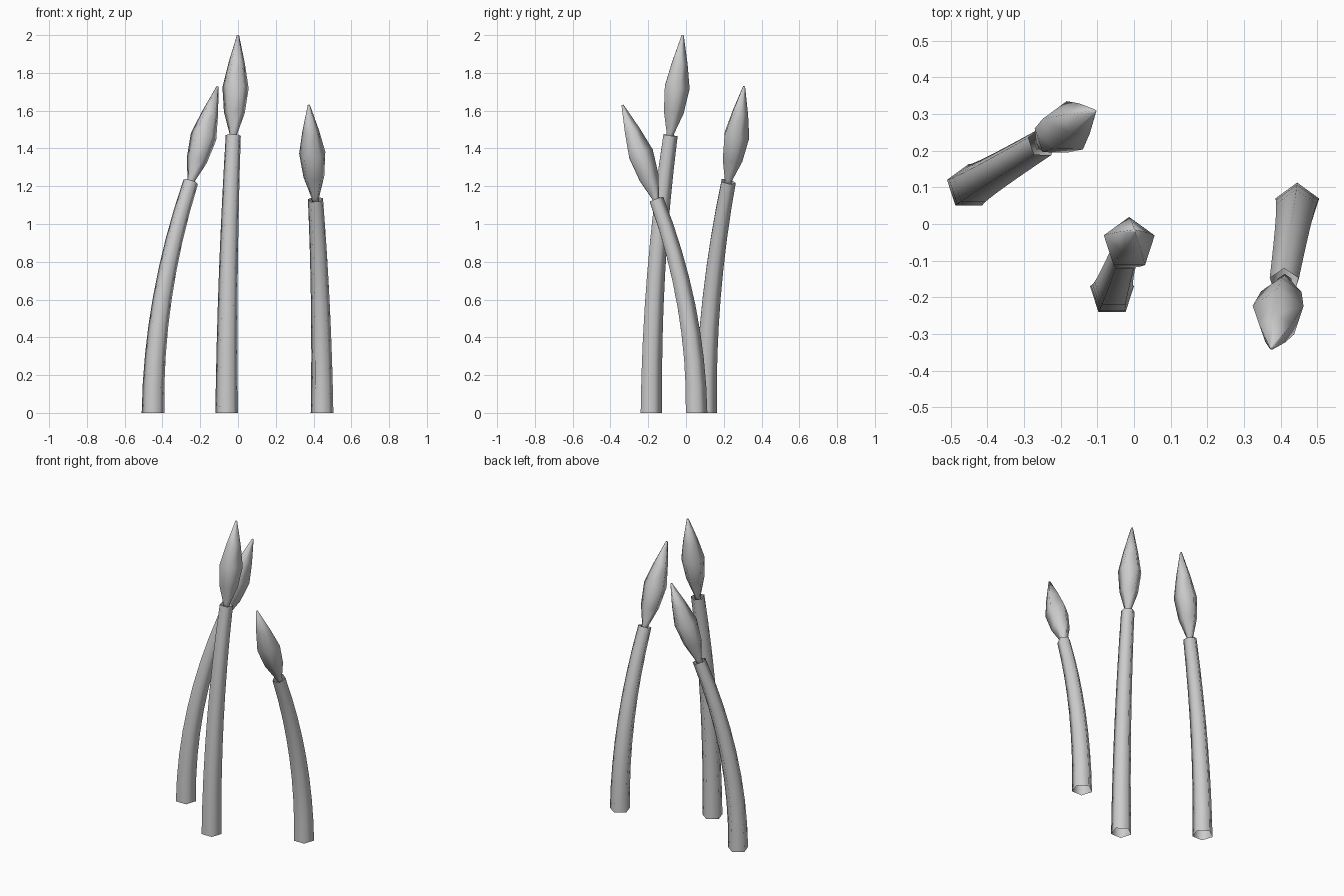
import bpy, bmesh
from math import sin, cos, pi
from mathutils import Vector

SIDES = 5
UP = Vector((0, 0, 1))

cube = bpy.data.objects.get("Cube")
if cube:
    bpy.data.objects.remove(cube, do_unlink=True)

grey = bpy.data.materials.new("light_grey")
grey.use_nodes = True
colour = (0.6, 0.6, 0.6, 1)
grey.diffuse_color = colour
grey.node_tree.nodes["Principled BSDF"].inputs["Base Color"].default_value = colour


def tube(name, rings, close_ends):
    """Skin five-sided rings, each given as (centre, direction, radius)."""
    bm = bmesh.new()
    loops = []
    for centre, direction, radius in rings:
        turn = UP.rotation_difference(direction)
        loop = []
        for i in range(SIDES):
            a = pi / 2 + 2 * pi * i / SIDES
            loop.append(bm.verts.new(centre + turn @ Vector((cos(a), sin(a), 0)) * radius))
        loops.append(loop)
    for low, high in zip(loops, loops[1:]):
        for i in range(SIDES):
            j = (i + 1) % SIDES
            bm.faces.new((low[i], low[j], high[j], high[i]))
    if close_ends:
        bm.faces.new(loops[0][::-1])
        bm.faces.new(loops[-1])
    for face in bm.faces:
        face.smooth = True
    mesh = bpy.data.meshes.new(name)
    bm.to_mesh(mesh)
    bm.free()
    mesh.materials.append(grey)
    obj = bpy.data.objects.new(name, mesh)
    bpy.context.collection.objects.link(obj)


# Bud outline: fraction of length, radius
BUD = [(-0.03, 0.02), (0.02, 0.022), (0.23, 0.058), (0.48, 0.073),
       (0.72, 0.046), (1, 0.006)]


def stalk(name, foot, top, tip, steps=8):
    foot, top, tip = Vector(foot), Vector(top), Vector(tip)
    rise = top - foot
    lean = Vector((rise.x, rise.y, 0))

    # Tapered open stem, upright at the foot and leaning more with height
    rings = []
    for k in range(steps + 1):
        t = k / steps
        centre = foot + lean * t * t + UP * rise.z * t
        direction = (lean * 2 * t + UP * rise.z).normalized()
        rings.append((centre, direction, 0.063 - 0.021 * t))
    tube(name + "_stem", rings, False)

    # Pointed bud continuing the stem
    axis = tip - top
    direction = axis.normalized()
    tube(name + "_bud", [(top + axis * t, direction, r) for t, r in BUD], True)


stalk("middle", (-0.06, -0.189, 0), (-0.025, -0.086, 1.47), (0, -0.018, 2))
stalk("right", (-0.45, 0.101, 0), (-0.25, 0.222, 1.225), (-0.108, 0.307, 1.728))
stalk("left", (0.445, 0.05, 0), (0.41, -0.16, 1.13), (0.375, -0.337, 1.63))
